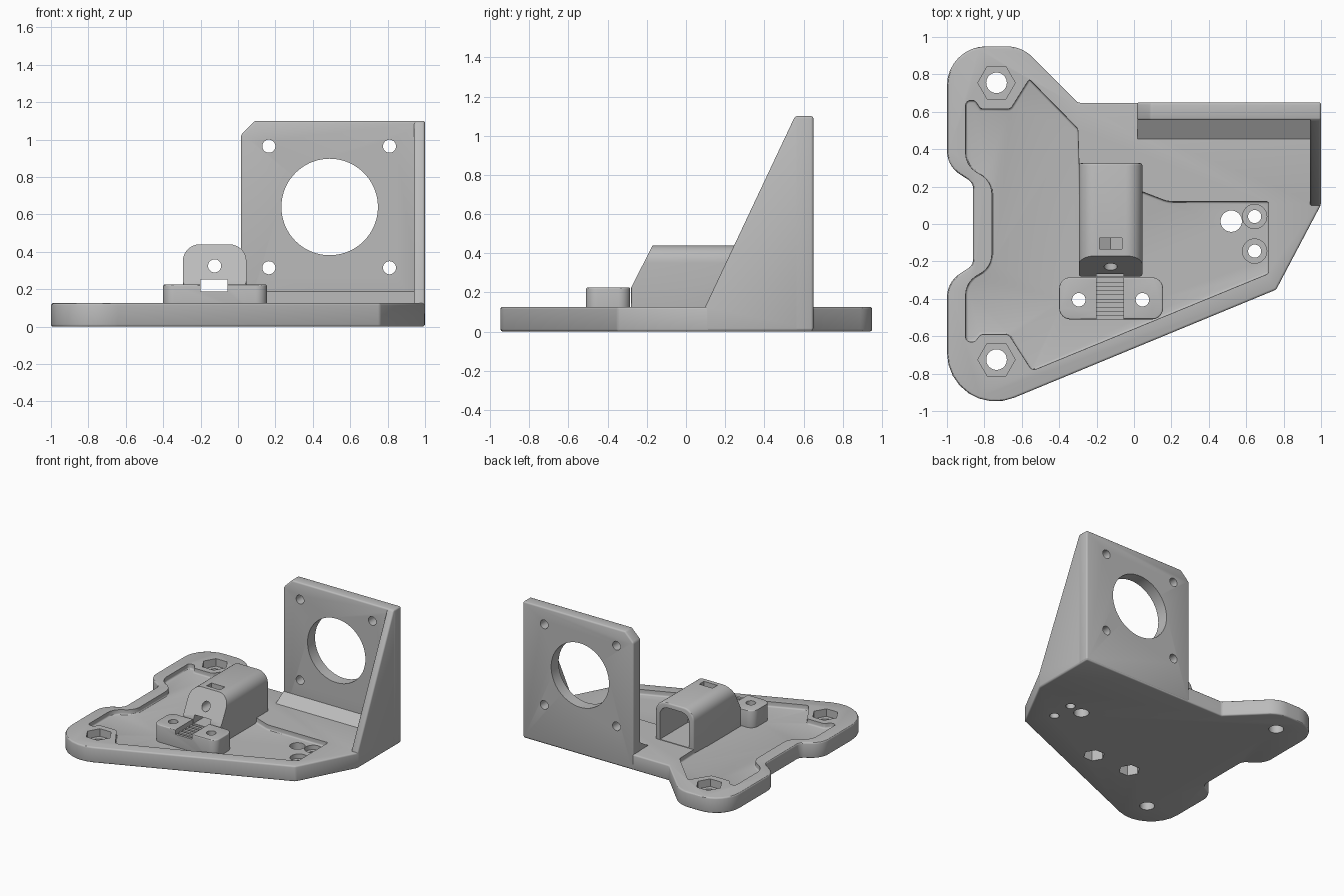
import bpy, bmesh, math
from mathutils import Vector

default = bpy.data.objects.get("Cube")
if default:
    bpy.data.objects.remove(default, do_unlink=True)

grey = bpy.data.materials.new("plain grey")
grey.use_nodes = True
colour = (0.5, 0.5, 0.5, 1)
grey.diffuse_color = colour
grey.node_tree.nodes["Principled BSDF"].inputs["Base Color"].default_value = colour


def rounded(corners, steps=8):
    """Closed outline from (a, b) or (a, b, radius) corners."""
    out = []
    for i, c in enumerate(corners):
        p = Vector(c[:2])
        if len(c) < 3:
            out.append(p)
            continue
        u = (Vector(corners[i - 1][:2]) - p).normalized()
        v = (Vector(corners[(i + 1) % len(corners)][:2]) - p).normalized()
        half = u.angle(v) / 2
        centre = p + (u + v).normalized() * c[2] / math.sin(half)
        start = p + u * c[2] / math.tan(half) - centre
        end = p + v * c[2] / math.tan(half) - centre
        sweep = math.atan2(start.x * end.y - start.y * end.x, start.dot(end))
        for k in range(steps + 1):
            a = sweep * k / steps
            out.append(centre + Vector((start.x * math.cos(a) - start.y * math.sin(a),
                                        start.x * math.sin(a) + start.y * math.cos(a))))
    return out


def ngon(a, b, r, n=40, turn=0):
    return [(a + r * math.cos(turn + math.tau * k / n),
             b + r * math.sin(turn + math.tau * k / n)) for k in range(n)]


def rect(a0, a1, b0, b1):
    return [(a0, b0), (a1, b0), (a1, b1), (a0, b1)]


def activate(obj):
    bpy.ops.object.select_all(action="DESELECT")
    obj.select_set(True)
    bpy.context.view_layer.objects.active = obj


def prism(name, outline, axis, lo, hi, bevel=0):
    """Extrude an outline along an axis, with optional rounded edges."""
    place = {"x": lambda a, b, c: (c, a, b),
             "y": lambda a, b, c: (a, c, b),
             "z": lambda a, b, c: (a, b, c)}[axis]
    bm = bmesh.new()
    face = bm.faces.new([bm.verts.new(place(a, b, lo)) for a, b in outline])
    top = bmesh.ops.extrude_face_region(bm, geom=[face])["geom"]
    bmesh.ops.translate(bm, vec=place(0, 0, hi - lo),
                        verts=[g for g in top if isinstance(g, bmesh.types.BMVert)])
    bmesh.ops.recalc_face_normals(bm, faces=bm.faces)
    mesh = bpy.data.meshes.new(name)
    bm.to_mesh(mesh)
    bm.free()
    mesh.materials.append(grey)
    obj = bpy.data.objects.new(name, mesh)
    bpy.context.collection.objects.link(obj)
    if bevel:
        mod = obj.modifiers.new("round", "BEVEL")
        mod.width, mod.segments = bevel, 3
        mod.limit_method, mod.angle_limit = "ANGLE", math.radians(35)
        mod.use_clamp_overlap = False
        activate(obj)
        bpy.ops.object.modifier_apply(modifier=mod.name)
    return obj


def cut(part, *args, **kw):
    tool = prism("cutter", *args, **kw)
    tool.hide_render = True
    mod = part.modifiers.new("cut", "BOOLEAN")
    mod.operation, mod.solver, mod.object = "DIFFERENCE", "EXACT", tool
    activate(part)
    bpy.ops.object.modifier_apply(modifier=mod.name)
    bpy.data.objects.remove(tool, do_unlink=True)


EDGE = 0.012
TOP = 0.126
FLOOR = 0.086

# Base plate with two lobes
plate = prism("base_plate", rounded([
    (-1, 0.95, 0.21), (-1, 0.31, 0.15), (-0.86, 0.22, 0.06), (-0.86, -0.22, 0.06),
    (-1, -0.31, 0.15), (-1, -1.077, 0.26), (0.76, -0.351), (0.998, 0.1),
    (0.998, 0.648), (-0.3, 0.648), (-0.6, 0.95, 0.2)]), "z", 0, TOP, EDGE)

# Shallow pocket in the plate
cut(plate, rounded([
    (-0.9, 0.66, 0.025), (-0.9, 0.31, 0.12), (-0.76, 0.23, 0.12), (-0.76, -0.23, 0.12),
    (-0.9, -0.31, 0.12), (-0.9, -0.63, 0.025), (-0.85, -0.63), (-0.82, -0.59),
    (-0.67, -0.59, 0.03), (-0.545, -0.785, 0.03), (0.72, -0.265), (0.72, 0.12),
    (0.18, 0.12, 0.15), (0.05, 0.17), (-0.29, 0.17), (-0.3, 0.51),
    (-0.56, 0.775), (-0.66, 0.615, 0.03), (-0.82, 0.615), (-0.85, 0.66)]),
    "z", FLOOR, 0.3, bevel=EDGE)

# Bolt holes with nut recesses in the lobes
for y in (0.755, -0.725):
    cut(plate, ngon(-0.735, y, 0.1, 6), "z", 0.065, 0.3)
    cut(plate, ngon(-0.735, y, 0.055), "z", -0.1, 0.3)

# Sensor holes
cut(plate, ngon(0.52, 0.015, 0.057), "z", -0.1, 0.3)
for y in (0.04, -0.145):
    cut(plate, ngon(0.645, y, 0.065), "z", 0.05, 0.3)
    cut(plate, ngon(0.645, y, 0.035), "z", -0.1, 0.3)

# Motor wall with bore and four screw holes
wall = prism("motor_wall", [(0.015, 0.004), (1, 0.004), (1, 1.1), (0.09, 1.1),
                            (0.015, 1.025)], "y", 0.555, 0.65, EDGE)
cut(wall, ngon(0.49, 0.64, 0.258, 72), "y", 0.4, 0.8)
for x in (0.165, 0.81):
    for z in (0.315, 0.965):
        cut(wall, ngon(x, z, 0.035), "y", 0.4, 0.8)

# Sloped side wall and the ramp at the foot of the motor wall
gusset = prism("side_gusset", [(0.1, 0.003), (0.098, TOP), (0.556, 1.098),
                               (0.648, 1.098), (0.648, 0.003)], "x", 0.94, 0.999, EDGE)
ramp = prism("wall_ramp", [(0.455, 0.1), (0.455, TOP), (0.56, 0.19), (0.6, 0.19),
                           (0.6, 0.1)], "x", 0.018, 0.96)

# Housing with a sloped front
housing = prism("belt_housing", rounded([
    (-0.295, 0.05), (0.045, 0.05), (0.045, 0.44, 0.09), (-0.295, 0.44, 0.09)]),
    "y", -0.28, 0.325, EDGE)
cut(housing, [(-0.28, 0.225), (-0.12, 0.538), (-0.5, 0.538), (-0.5, 0.225)],
    "x", -0.6, 0.4)
# Cavity open at the back
cut(housing, rounded([(-0.255, 0.13), (0.005, 0.13), (0.005, 0.4, 0.07),
                      (-0.255, 0.4, 0.07)]), "y", -0.03, 0.5)
# Tension screw hole, nut trap and belt slot
cut(housing, ngon(-0.125, 0.325, 0.035), "y", -0.4, 0.1)
cut(housing, [(-0.185, 0.29), (-0.125, 0.256), (-0.065, 0.29), (-0.065, 0.6),
              (-0.185, 0.6)], "y", -0.135, -0.075)
cut(housing, rect(-0.2, -0.055, 0.188, 0.252), "y", -0.4, 0.1)

# Belt clamp block
block = prism("clamp_block", rounded([
    (-0.4, -0.51, 0.06), (0.155, -0.51, 0.06), (0.155, -0.285, 0.06),
    (-0.4, -0.285, 0.06)]), "z", 0.05, 0.225, 0.008)
cut(block, rect(-0.2, -0.055, 0.188, 0.3), "y", -0.6, -0.1)
# Belt teeth
for k in range(5):
    y = -0.49 + 0.045 * k
    cut(block, rect(-0.2, -0.055, y, y + 0.022), "z", 0.165, 0.3)
# Clamp screw holes with nut traps underneath
for x in (-0.295, 0.045):
    for part in (plate, block):
        cut(part, ngon(x, -0.405, 0.08, 6), "z", -0.1, 0.1)
        cut(part, ngon(x, -0.405, 0.036), "z", -0.2, 0.4)

# Smooth shading with sharp edges kept
for part in (plate, wall, gusset, ramp, housing, block):
    activate(part)
    bpy.ops.object.shade_smooth_by_angle(angle=math.radians(30))
